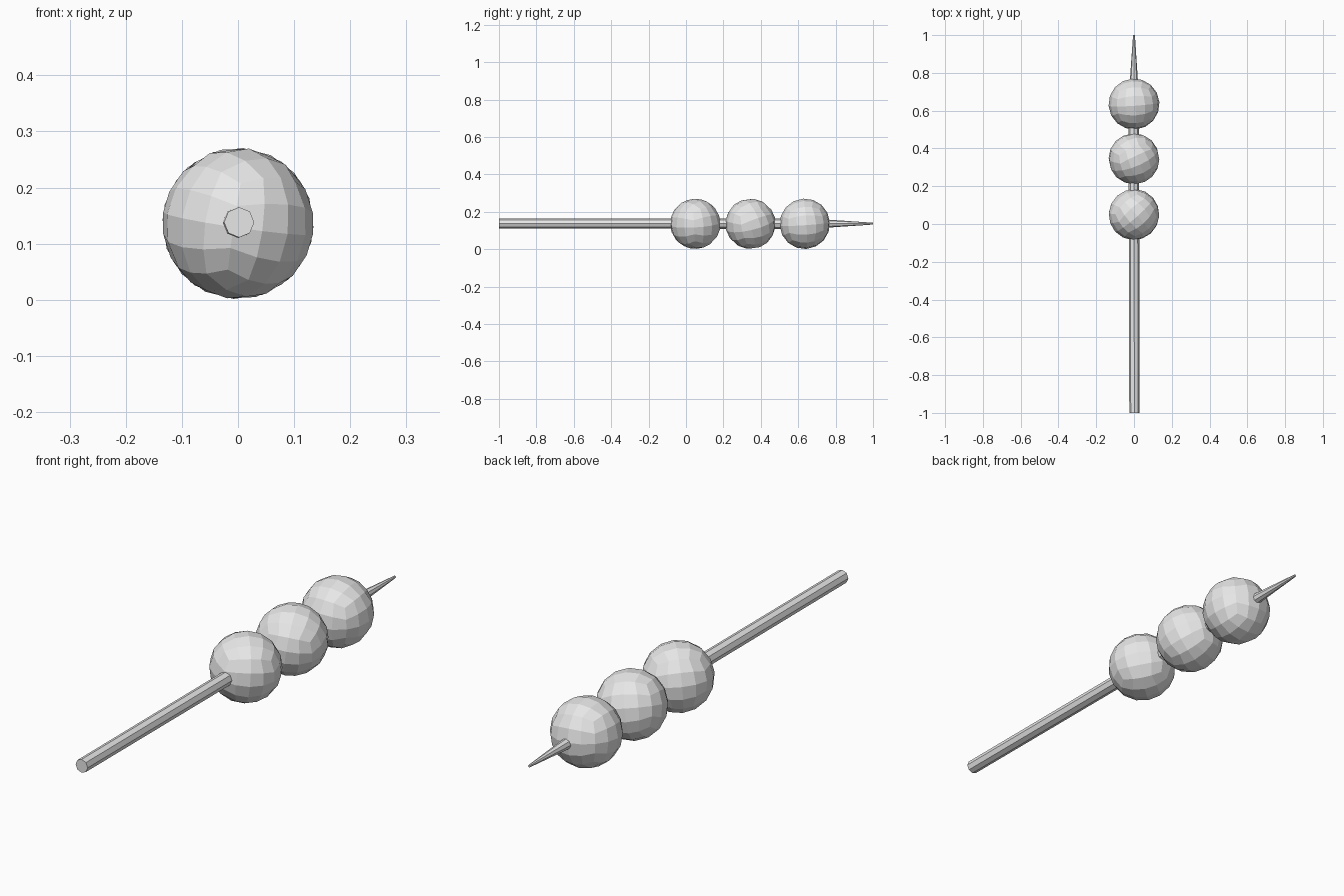
import bpy, bmesh
from math import radians, tan, pi
from mathutils import Matrix, Euler, Vector

cube = bpy.data.objects.get("Cube")
if cube:
    bpy.data.objects.remove(cube, do_unlink=True)

grey = bpy.data.materials.new("plain_grey")
grey.use_nodes = True
grey.diffuse_color = (0.8, 0.8, 0.8, 1)
grey.node_tree.nodes["Principled BSDF"].inputs["Base Color"].default_value = (0.8, 0.8, 0.8, 1)

AXIS_Z = 0.136


def finish(name, bm, location=(0, 0, 0)):
    bmesh.ops.recalc_face_normals(bm, faces=bm.faces)
    mesh = bpy.data.meshes.new(name)
    bm.to_mesh(mesh)
    bm.free()
    mesh.materials.append(grey)
    obj = bpy.data.objects.new(name, mesh)
    obj.location = location
    bpy.context.collection.objects.link(obj)
    return obj


def ball(name, y, turn):
    # Flat shaded quad sphere made from a gridded cube
    bm = bmesh.new()
    bmesh.ops.create_cube(bm, size=2)
    bmesh.ops.subdivide_edges(bm, edges=bm.edges[:], cuts=3, use_grid_fill=True)
    for v in bm.verts:
        v.co = Vector([tan(c * pi / 4) for c in v.co]).normalized() * 0.135
    rotation = Euler([radians(a) for a in turn]).to_matrix()
    bmesh.ops.rotate(bm, verts=bm.verts, matrix=rotation)
    return finish(name, bm, (0, y, AXIS_Z))


# Three balls, each turned differently
ball("front_ball", 0.05, (8, 4, 42))
ball("middle_ball", 0.345, (18, 8, 25))
ball("back_ball", 0.635, (4, 3, 4))

# Eight sided skewer with a tapered point: (y, radius, x shift, z shift)
rings = [(-1, 0.027, 0.002, 0.002), (0.66, 0.028, -0.001, 0.001),
         (1, 0.005, 0, 0.001)]
bm = bmesh.new()
loops = []
for y, radius, dx, dz in rings:
    place = Matrix.Translation((dx, y, AXIS_Z + dz)) @ Matrix.Rotation(pi / 2, 4, 'X')
    circle = bmesh.ops.create_circle(bm, segments=8, radius=radius, matrix=place)
    loops.append(circle["verts"])
for a, b in zip(loops, loops[1:]):
    for i in range(8):
        j = (i + 1) % 8
        bm.faces.new((a[i], a[j], b[j], b[i]))
bm.faces.new(loops[0])
bm.faces.new(loops[-1])
finish("skewer_stick", bm)
